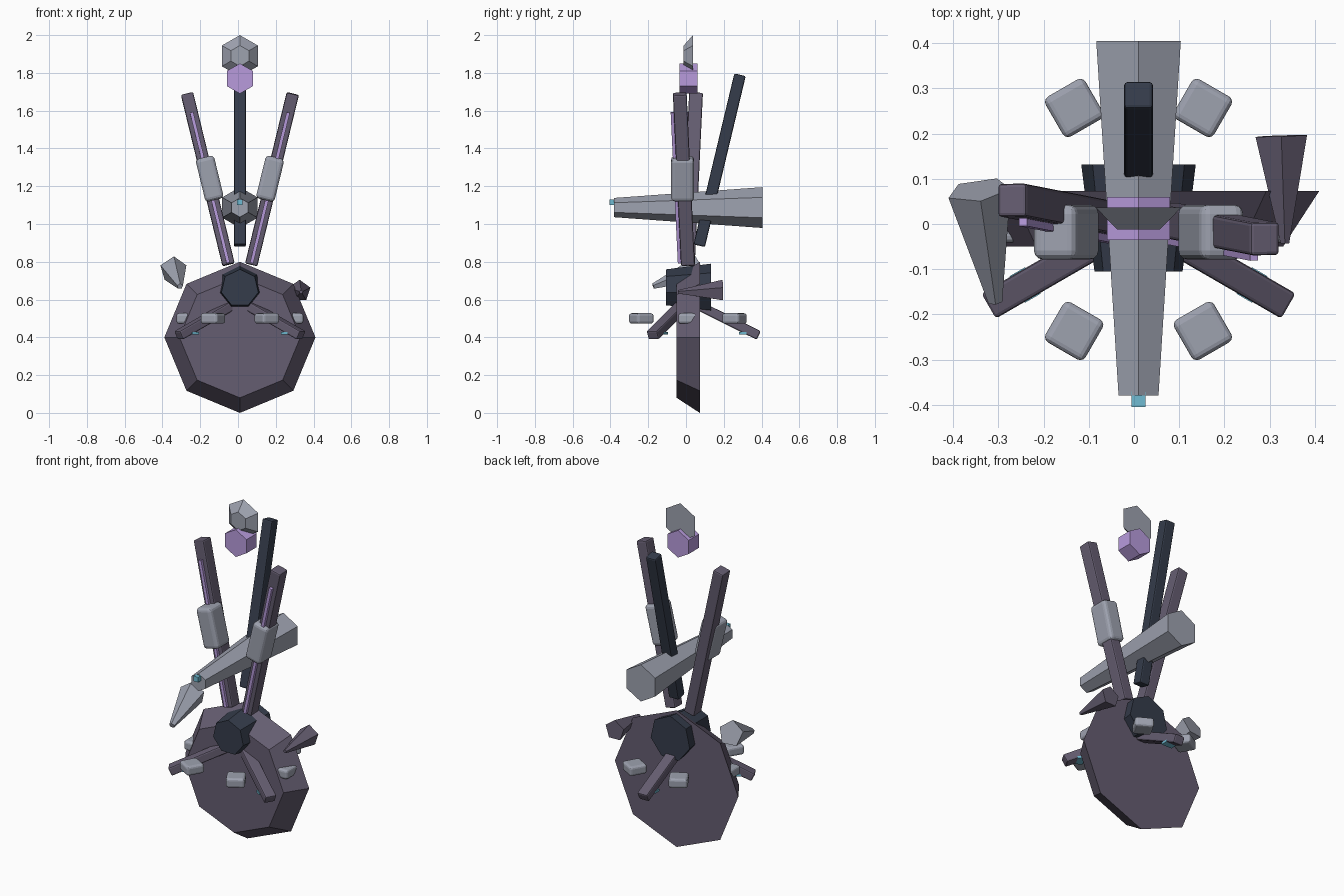
import bpy, bmesh, math
from mathutils import Vector, Matrix

if "Cube" in bpy.data.objects:
    bpy.data.objects.remove(bpy.data.objects["Cube"])

CX, CY = 0.01, 0.01  # axis of symmetry


def mat(name, r, g, b):
    m = bpy.data.materials.new(name)
    m.diffuse_color = (r, g, b, 1)
    m.use_nodes = True
    m.node_tree.nodes["Principled BSDF"].inputs["Base Color"].default_value = m.diffuse_color
    return m


PLUM = mat("plum_grey", 0.13, 0.11, 0.165)
PALE = mat("pale_grey", 0.34, 0.36, 0.43)
DARK = mat("dark_slate", 0.035, 0.045, 0.07)
LILAC = mat("lilac", 0.48, 0.33, 0.72)
CYAN = mat("cyan", 0.16, 0.5, 0.65)


def frame(p0, p1, ref):
    """Axes with z along p0-p1 and x as near as possible to ref."""
    z = (p1 - p0).normalized()
    x = (ref - z * ref.dot(z)).normalized()
    return x, z.cross(x), z


def finish(name, bm, material):
    bmesh.ops.recalc_face_normals(bm, faces=bm.faces)
    me = bpy.data.meshes.new(name)
    bm.to_mesh(me)
    bm.free()
    me.materials.append(material)
    ob = bpy.data.objects.new(name, me)
    bpy.context.collection.objects.link(ob)
    return ob


def frustum(name, p0, p1, r0, r1, n, material):
    """Tapered n-sided prism, one corner pointing up."""
    p0, p1 = Vector(p0), Vector(p1)
    x, y, _ = frame(p0, p1, Vector((0, 0, 1)))
    bm = bmesh.new()
    rings = []
    for p, r in ((p0, r0), (p1, r1)):
        rings.append([bm.verts.new(p + r * (x * math.cos(a) + y * math.sin(a)))
                      for a in (math.tau * i / n for i in range(n))])
    bm.faces.new(rings[0])
    bm.faces.new(rings[1])
    for i in range(n):
        j = (i + 1) % n
        bm.faces.new((rings[0][i], rings[0][j], rings[1][j], rings[1][i]))
    return finish(name, bm, material)


def bar(name, p0, p1, w, d, material, ref=(1, 0, 0), bevel=0.0, segs=2):
    """Box from p0 to p1, width w along ref, depth d across it."""
    p0, p1 = Vector(p0), Vector(p1)
    x, y, z = frame(p0, p1, Vector(ref))
    m = Matrix((x, y, z)).transposed().to_4x4()
    m.translation = (p0 + p1) / 2
    bm = bmesh.new()
    bmesh.ops.create_cube(bm, size=1)
    bmesh.ops.scale(bm, vec=(w, d, (p1 - p0).length), verts=bm.verts)
    bmesh.ops.transform(bm, matrix=m, verts=bm.verts)
    ob = finish(name, bm, material)
    if bevel:
        b = ob.modifiers.new("bevel", 'BEVEL')
        b.width = bevel
        b.segments = segs
    return ob


# main body and core
frustum("body_disc", (CX, -0.05, 0.4), (CX, 0.073, 0.4), 0.32, 0.4, 8, PLUM)
frustum("core_plug", (CX, -0.105, 0.66), (CX, 0.132, 0.66), 0.1, 0.13, 7, DARK)

# barrel with its lens
frustum("barrel", (CX, -0.38, 1.087), (CX, 0.405, 1.087), 0.051, 0.108, 6, PALE)
bar("barrel_lens", (CX, -0.405, 1.115), (CX, -0.37, 1.115), 0.03, 0.03, CYAN)

# floating top ornaments
frustum("top_gem", (CX, -0.035, 1.77), (CX, 0.06, 1.77), 0.08, 0.08, 6, LILAC)
frustum("crown", (CX, -0.012, 1.89), (CX, 0.037, 1.89), 0.055, 0.11, 6, PALE)

# two side masts with light strips and cuffs
for side, s in (("left", -1), ("right", 1)):
    base = Vector((CX + s * 0.06, CY, 0.785))
    top = Vector((CX + s * 0.28, CY - s * 0.043, 1.69))
    bar(side + "_mast", base, top, 0.066, 0.073, PLUM, bevel=0.008)
    off = Vector((0, -0.041, 0))
    bar(side + "_mast_strip", base.lerp(top, 0.01) + off, base.lerp(top, 0.89) + off,
        0.018, 0.024, LILAC)
    mid = Vector((CX + s * 0.16, -0.018, 1.24))
    half = Vector((s * 0.0275, 0, 0.113))
    bar(side + "_cuff", mid - half, mid + half, 0.1, 0.121, PALE, bevel=0.02, segs=3)

# rear mast
bar("rear_mast", (CX, 0.07, 0.885), (CX, 0.286, 1.79), 0.064, 0.062, DARK, bevel=0.008)

# three sloping legs with small lights beneath
for i, deg in enumerate((90, 210, 330)):
    a = math.radians(deg)
    out = Vector((math.cos(a), math.sin(a), 0))
    across = Vector((-math.sin(a), math.cos(a), 0))
    c = Vector((CX, CY, 0))

    def at(r, z):
        return c + out * r + Vector((0, 0, z))
    bar(f"leg_{i + 1}", at(0.06, 0.567), at(0.375, 0.41), 0.064, 0.05, PLUM,
        ref=across, bevel=0.008)
    bar(f"leg_light_{i + 1}", at(0.27, 0.422), at(0.31, 0.422), 0.068, 0.012, CYAN,
        ref=across)

# ring of six pads
for i in range(6):
    a = math.radians(60 * i)
    out = Vector((math.cos(a), math.sin(a), 0))
    c = Vector((CX, CY, 0.5)) + out * 0.285
    bar(f"pad_{i + 1}", c - out * 0.051, c + out * 0.051, 0.055, 0.102, PALE,
        ref=(0, 0, 1), bevel=0.014, segs=3)

# side spikes
frustum("left_spike", (-0.307, -0.173, 0.67), (-0.343, 0.075, 0.76), 0.016, 0.073, 5, PALE)
frustum("right_spike", (0.334, -0.043, 0.64), (0.326, 0.195, 0.645), 0.01, 0.06, 5, PLUM)
